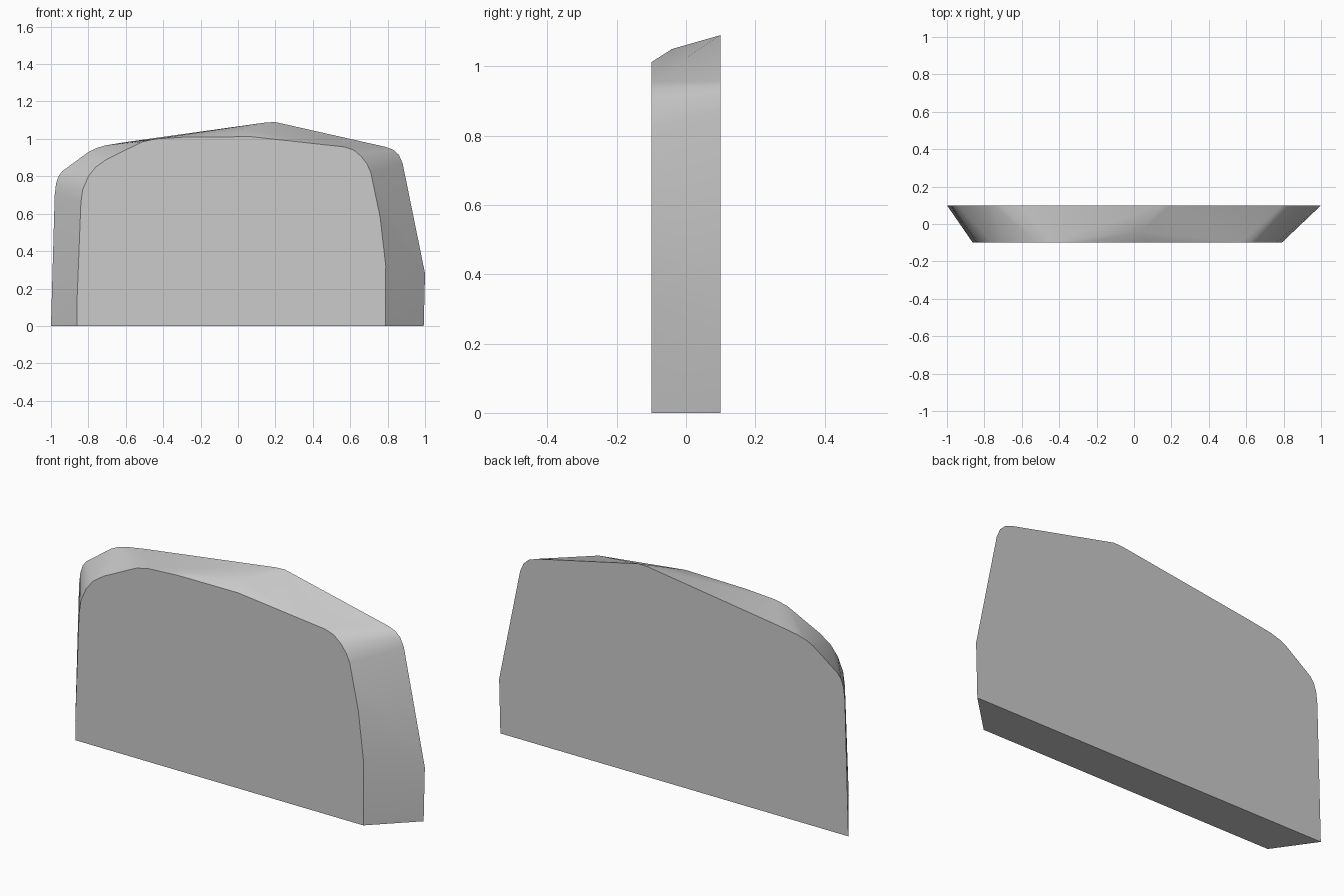
import bpy, bmesh

if "Cube" in bpy.data.objects:
    bpy.data.objects.remove(bpy.data.objects["Cube"])

# Front and back outlines of the slab (x, z)
front = [(-0.86, 0), (-0.862, 0.1), (-0.84, 0.66), (-0.83, 0.73), (-0.80, 0.80),
         (-0.76, 0.85), (-0.70, 0.892), (-0.51, 0.985), (-0.44, 1.0), (-0.28, 1.01),
         (0.07, 1.012), (0.57, 0.957), (0.62, 0.94), (0.66, 0.905), (0.69, 0.865),
         (0.71, 0.82), (0.76, 0.58), (0.79, 0.32), (0.788, 0)]
back = [(-1, 0), (-0.98, 0.70), (-0.973, 0.76), (-0.96, 0.80), (-0.94, 0.827),
        (-0.80, 0.93), (-0.76, 0.95), (-0.71, 0.965), (-0.6, 0.983), (0.15, 1.088),
        (0.20, 1.09), (0.79, 0.957), (0.83, 0.942), (0.86, 0.915), (0.88, 0.87),
        (1.0, 0.28), (0.993, 0)]

# Slab: tight skin around both outlines and the raised point on the top slope
bm = bmesh.new()
for x, z in front:
    bm.verts.new((x, -0.1, z))
for x, z in back:
    bm.verts.new((x, 0.1, z))
bm.verts.new((0.03, -0.04, 1.05))
hull = bmesh.ops.convex_hull(bm, input=bm.verts)
loose = [v for v in bm.verts if not v.link_faces]
bmesh.ops.delete(bm, geom=loose, context='VERTS')
bmesh.ops.dissolve_limit(bm, angle_limit=0.005, verts=bm.verts, edges=bm.edges)
bmesh.ops.recalc_face_normals(bm, faces=bm.faces)

mesh = bpy.data.meshes.new("rounded_slab")
bm.to_mesh(mesh)
bm.free()
slab = bpy.data.objects.new("rounded_slab", mesh)
bpy.context.collection.objects.link(slab)

# Soft corners, sharp front and back rims
bpy.context.view_layer.objects.active = slab
slab.select_set(True)
bpy.ops.object.shade_smooth_by_angle(angle=0.5)
